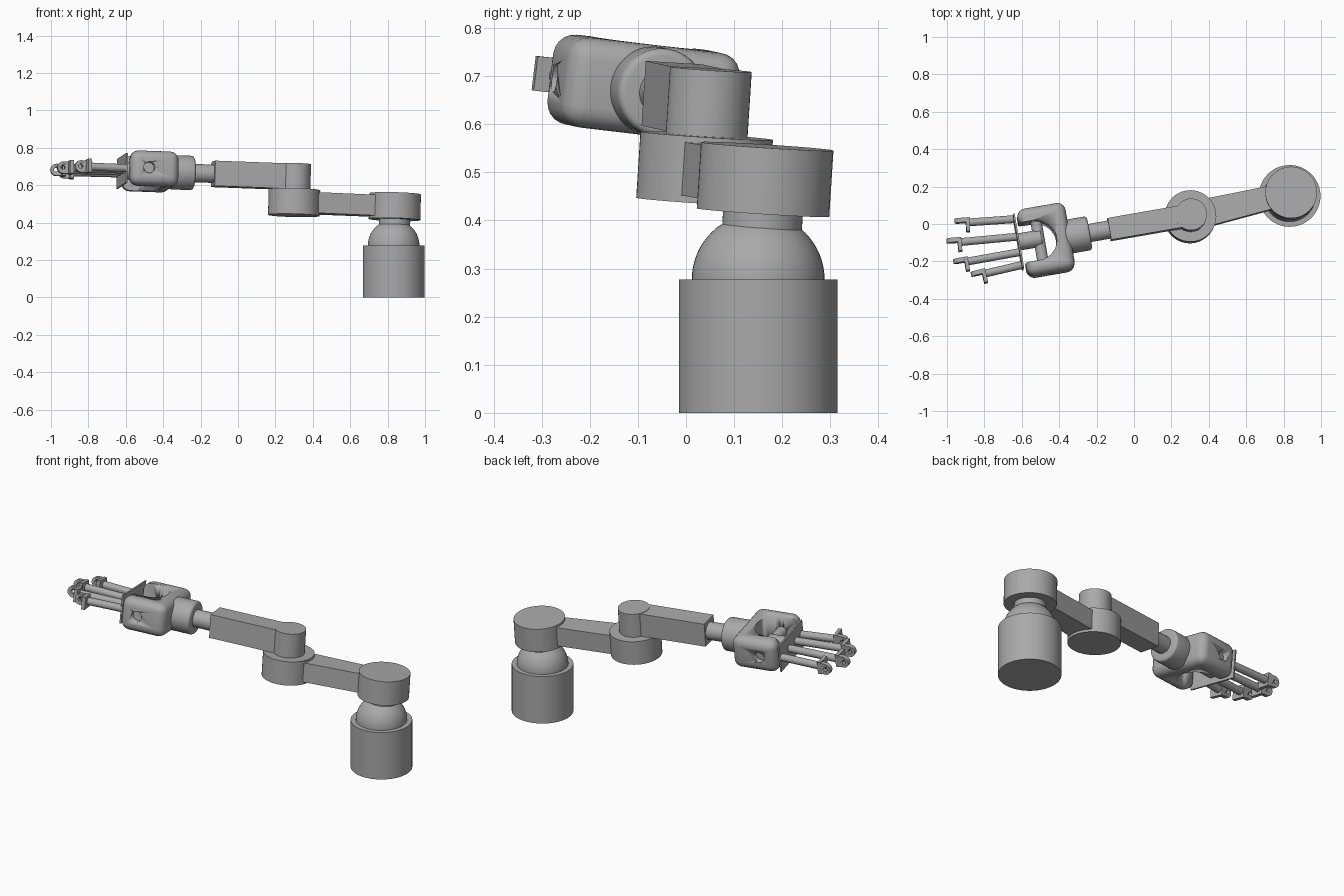
import bpy, bmesh, math
from mathutils import Matrix, Vector

cube = bpy.data.objects.get("Cube")
if cube:
    bpy.data.objects.remove(cube)

grey = bpy.data.materials.new("machine_grey")
grey.use_nodes = True
GREY = (0.4, 0.4, 0.4, 1)
grey.diffuse_color = GREY
grey.node_tree.nodes["Principled BSDF"].inputs["Base Color"].default_value = GREY


def frame(origin, angle, normal):
    """Local axes: X along the heading, Z along the normal."""
    z = Vector(normal).normalized()
    x = Vector((math.cos(angle), math.sin(angle), 0))
    x = (x - z * x.dot(z)).normalized()
    m = Matrix((x, z.cross(x), z)).transposed().to_4x4()
    m.translation = Vector(origin)
    return m


def finish(name, bm, matrix):
    bmesh.ops.recalc_face_normals(bm, faces=bm.faces)
    mesh = bpy.data.meshes.new(name)
    bm.to_mesh(mesh)
    bm.free()
    mesh.materials.append(grey)
    obj = bpy.data.objects.new(name, mesh)
    obj.matrix_world = matrix
    bpy.context.collection.objects.link(obj)
    activate(obj)
    bpy.ops.object.shade_smooth_by_angle(angle=math.radians(35))
    return obj


def activate(obj):
    bpy.ops.object.select_all(action="DESELECT")
    obj.select_set(True)
    bpy.context.view_layer.objects.active = obj


def cylinder(name, matrix, start, end, radius, bevel=0, sides=48):
    """Cylinder between two local points."""
    a, b = Vector(start), Vector(end)
    turn = (b - a).to_track_quat("Z", "Y").to_matrix().to_4x4()
    bm = bmesh.new()
    bmesh.ops.create_cone(bm, cap_ends=True, segments=sides, radius1=radius, radius2=radius,
                          depth=(b - a).length, matrix=Matrix.Translation((a + b) / 2) @ turn)
    if bevel:
        rim = [e for e in bm.edges if any(len(f.verts) > 4 for f in e.link_faces)]
        bmesh.ops.bevel(bm, geom=rim, offset=bevel, segments=4, profile=0.5, affect="EDGES")
    return finish(name, bm, matrix)


def box(name, matrix, low, high, bevel=0, far_scale=1):
    """Box between two local corners; far_scale narrows its +X end."""
    low, high = Vector(low), Vector(high)
    bm = bmesh.new()
    bmesh.ops.create_cube(bm, size=1)
    for v in bm.verts:
        if v.co.x > 0:
            v.co.y *= far_scale
        v.co = (low + high) / 2 + v.co * (high - low)
    if bevel:
        bmesh.ops.bevel(bm, geom=bm.edges[:], offset=bevel, segments=5, profile=0.5, affect="EDGES")
    return finish(name, bm, matrix)


def arch(name, matrix, centre, radius, reach, depth, axis):
    """Half-round prism: round towards +X, open end reaching towards -X."""
    pts = [(-reach, radius), (-reach, -radius)]
    pts += [(radius * math.sin(t), -radius * math.cos(t))
            for t in (math.pi * i / 24 for i in range(25))]
    bm = bmesh.new()
    verts = [bm.verts.new((p, q, -depth / 2) if axis == "Z" else (p, -depth / 2, q)) for p, q in pts]
    face = bm.faces.new(verts)
    out = bmesh.ops.extrude_face_region(bm, geom=[face])["geom"]
    shift = (0, 0, depth) if axis == "Z" else (0, depth, 0)
    bmesh.ops.translate(bm, vec=shift, verts=[g for g in out if isinstance(g, bmesh.types.BMVert)])
    bmesh.ops.translate(bm, vec=centre, verts=bm.verts)
    return finish(name, bm, matrix)


def cut(target, cutter):
    activate(target)
    mod = target.modifiers.new("cut", "BOOLEAN")
    mod.operation, mod.solver, mod.object = "DIFFERENCE", "EXACT", cutter
    bpy.ops.object.modifier_move_to_index(modifier=mod.name, index=0)
    bpy.ops.object.modifier_apply(modifier=mod.name)
    bpy.data.objects.remove(cutter)


TILT = Vector((0.026, 0.064, 1)).normalized()
THICK = 0.138
shoulder_top = Vector((0.84, 0.17, 0.554))
elbow_top = Vector((0.302, 0.043, 0.576))
wrist = Vector((-0.133, -0.03, 0.661))

# Pedestal and dome
base = Matrix.Translation((0.832, 0.15, 0))
cylinder("pedestal", base, (0, 0, 0), (0, 0, 0.277), 0.165, sides=64)
bm = bmesh.new()
bmesh.ops.create_uvsphere(bm, u_segments=48, v_segments=32, radius=0.138)
bmesh.ops.bisect_plane(bm, geom=bm.verts[:] + bm.edges[:] + bm.faces[:], plane_co=(0, 0, -0.01),
                       plane_no=(0, 0, 1), clear_inner=True)
finish("shoulder_dome", bm, base @ Matrix.Translation((0, 0, 0.277)))

# Lower arm link with shoulder and elbow drums
link = shoulder_top - elbow_top
lower = frame(elbow_top, math.atan2(link.y, link.x), TILT)
span = link.length
cylinder("shoulder_drum", lower, (span, 0, -THICK), (span, 0, 0), 0.138)
cylinder("shoulder_neck", lower, (span, 0, -THICK - 0.04), (span, 0, -THICK + 0.01), 0.083)
cylinder("elbow_drum", lower, (0, 0, -THICK), (0, 0, 0), 0.138)
box("lower_arm", lower, (0.05, -0.075, -THICK + 0.014), (span - 0.05, 0.075, -0.013), far_scale=0.8)

# Upper arm link
upper = frame(wrist, math.radians(10), TILT)
cylinder("elbow_pivot", lower, (0, 0, 0), (0, 0, THICK), 0.085)
box("upper_arm", upper, (0, -0.059, -0.068), (0.43, 0.059, 0.067))
cylinder("wrist_rod", upper, (-0.14, 0, 0), (0.01, 0, 0), 0.049)
cylinder("wrist_collar", upper, (-0.24, 0, 0), (-0.107, 0, 0), 0.092, bevel=0.015)

# Rolled wrist yoke with a round-bottomed slot and pivot holes
side = upper.col[1].to_3d()
hand = frame(wrist, math.radians(10), TILT + 0.057 * side)
yoke = box("wrist_yoke", hand, (-0.474, -0.183, -0.094), (-0.213, 0.183, 0.094), bevel=0.045)
cut(yoke, arch("slot_cutter", hand, (-0.395, 0, 0), 0.108, 0.2, 0.4, "Z"))
cut(yoke, cylinder("hole_cutter", hand, (-0.378, -0.3, 0), (-0.378, 0.3, 0), 0.03))
cylinder("wrist_pin", hand, (-0.378, -0.155, 0), (-0.378, 0.155, 0), 0.03)

# Palm
cylinder("palm_hub", hand, (-0.49, 0.017, 0), (-0.365, 0.017, 0), 0.046)
box("palm_plate", hand, (-0.495, -0.129, -0.08), (-0.486, 0.163, 0.08))

# Fingers: root side offset, tip distance, tip side offset
fingers = [(0.142, 0.739, 0.167), (0.046, 0.80, 0.070), (-0.038, 0.782, -0.040), (-0.108, 0.70, -0.120)]
for i, (root, reach, tip) in enumerate(fingers, 1):
    fan = math.atan2(root - tip, reach - 0.49)
    knuckle = hand @ Matrix.Translation((-reach, tip, 0)) @ Matrix.Rotation(fan, 4, "Z")
    length = math.hypot(reach - 0.49, root - tip)
    cylinder(f"finger_rod_{i}", knuckle, (0, 0, 0), (length, 0, 0), 0.021, sides=32)
    box(f"finger_flange_{i}", knuckle, (-0.01, -0.05, -0.036), (0.01, 0.024, 0.036))
    flip = knuckle @ Matrix.Rotation(math.pi, 4, "X") @ Matrix.Scale(-1, 4, (1, 0, 0))
    lug = arch(f"finger_lug_{i}", flip, (0.037, -0.012, 0), 0.032, 0.037, 0.024, "Y")
    cut(lug, cylinder("lug_hole_cutter", flip, (0.04, -0.1, 0), (0.04, 0.1, 0), 0.011, sides=24))
